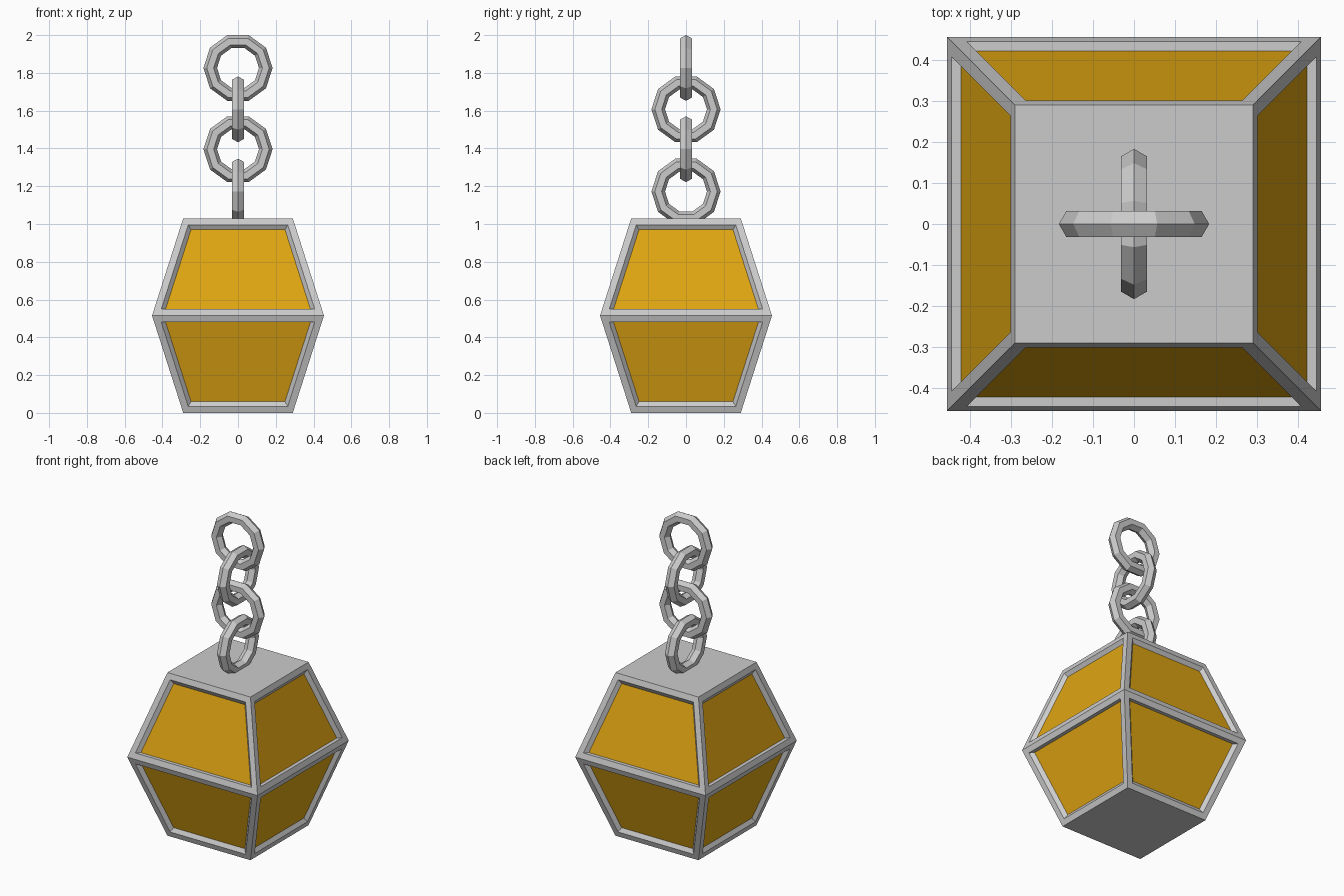
import bpy, bmesh
from math import radians
from mathutils import Vector

if "Cube" in bpy.data.objects:
    bpy.data.objects.remove(bpy.data.objects["Cube"])

MID = 0.515
CENTRE = Vector((0, 0, MID))


def lantern_mesh(name, keep_panels):
    """Double tapered box with recessed side panels; keeps the frame or the panels."""
    bm = bmesh.new()
    rings = []
    for half, z in ((0.29, 0), (0.455, MID), (0.29, 2 * MID)):
        rings.append([bm.verts.new((sx * half, sy * half, z))
                      for sx, sy in ((-1, -1), (1, -1), (1, 1), (-1, 1))])
    caps = [bm.faces.new(rings[0][::-1]), bm.faces.new(rings[2])]
    sides = []
    for low, high in zip(rings, rings[1:]):
        for i in range(4):
            j = (i + 1) % 4
            sides.append(bm.faces.new((low[i], low[j], high[j], high[i])))
    bm.normal_update()

    # frame border, then an inner lip shrinking towards the body centre
    bmesh.ops.inset_individual(bm, faces=sides, thickness=0.036, use_even_offset=True)
    bmesh.ops.inset_individual(bm, faces=sides, thickness=0.002, use_even_offset=True)
    for v in {v for f in sides for v in f.verts}:
        v.co = CENTRE + (v.co - CENTRE) * 0.95

    panels = set(sides)
    unwanted = [f for f in bm.faces if (f in panels) != keep_panels]
    bmesh.ops.delete(bm, geom=unwanted, context='FACES')
    mesh = bpy.data.meshes.new(name)
    bm.to_mesh(mesh)
    bm.free()
    obj = bpy.data.objects.new(name, mesh)
    bpy.context.collection.objects.link(obj)
    return obj


# lantern body
lantern_mesh("lantern_frame", False)
panels = lantern_mesh("amber_panels", True)
amber = bpy.data.materials.new("amber")
amber.diffuse_color = (0.75, 0.38, 0.006, 1)
amber.use_nodes = True
amber.node_tree.nodes["Principled BSDF"].inputs["Base Color"].default_value = amber.diffuse_color
panels.data.materials.append(amber)

# hanging chain of alternating ten-sided links
for i, z in enumerate((1.826, 1.607, 1.396, 1.172)):
    bpy.ops.mesh.primitive_torus_add(
        major_segments=10, minor_segments=6, major_radius=0.147, minor_radius=0.036,
        location=(0, 0, z), rotation=(radians(90), 0, radians(90 * (i % 2))))
    bpy.context.object.name = f"chain_link_{i + 1}"
